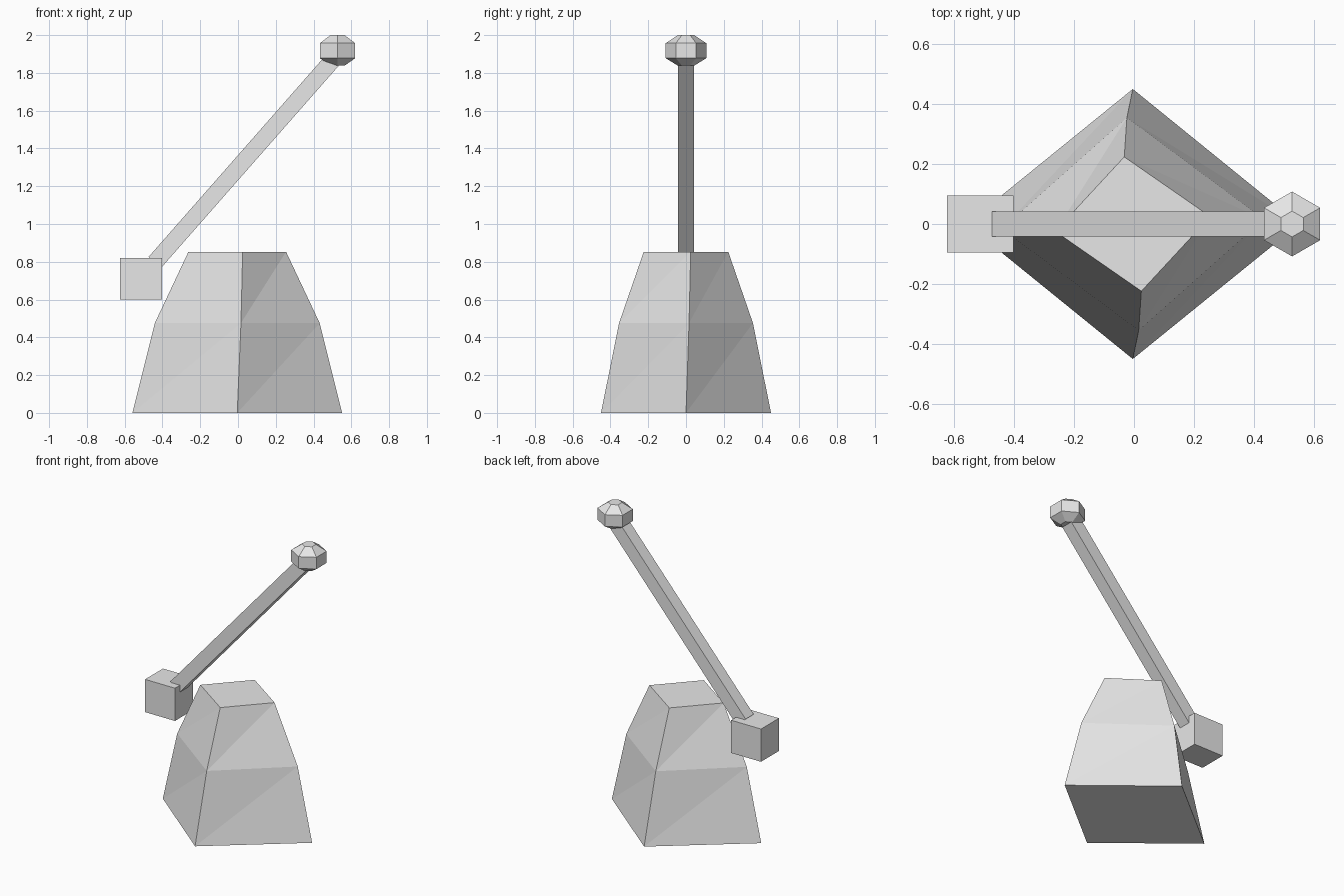
import bpy
import bmesh
import math
from mathutils import Matrix, Vector

cube = bpy.data.objects.get("Cube")
if cube:
    bpy.data.objects.remove(cube, do_unlink=True)

grey = bpy.data.materials.new("plain_grey")
grey.use_nodes = True
colour = (0.8, 0.8, 0.8, 1)
grey.diffuse_color = colour
grey.node_tree.nodes["Principled BSDF"].inputs["Base Color"].default_value = colour


def finish(name, bm):
    bmesh.ops.recalc_face_normals(bm, faces=bm.faces[:])
    mesh = bpy.data.meshes.new(name)
    bm.to_mesh(mesh)
    bm.free()
    mesh.materials.append(grey)
    obj = bpy.data.objects.new(name, mesh)
    bpy.context.collection.objects.link(obj)
    return obj


def loft(name, sides, rings, centre, start=0, triangulate=False):
    """Stack of capped rings, each given as (x radius, y radius, z, twist)."""
    bm = bmesh.new()
    loops = []
    for rx, ry, z, twist in rings:
        angles = [start + twist + i * math.tau / sides for i in range(sides)]
        loops.append([bm.verts.new((centre[0] + rx * math.cos(a),
                                    centre[1] + ry * math.sin(a), z)) for a in angles])
    for low, high in zip(loops, loops[1:]):
        for i in range(sides):
            j = (i + 1) % sides
            if triangulate:
                bm.faces.new((low[i], low[j], high[j]))
                bm.faces.new((low[i], high[j], high[i]))
            else:
                bm.faces.new((low[i], low[j], high[j], high[i]))
    bm.faces.new(loops[0][::-1])
    bm.faces.new(loops[-1])
    return finish(name, bm)


def box(name, size, matrix):
    bm = bmesh.new()
    bmesh.ops.create_cube(bm, size=1, matrix=matrix @ Matrix.Diagonal((*size, 1)))
    return finish(name, bm)


# Tapered, slightly twisted four-sided base
loft("base", 4, [(0.555, 0.45, 0, 0),
                 (0.437, 0.355, 0.475, 0.045),
                 (0.26, 0.225, 0.853, 0.11)], (-0.004, 0), triangulate=True)

# Block at the foot of the lever
box("pivot_block", (0.222, 0.19, 0.22), Matrix.Translation((-0.513, 0, 0.71)))

# Slanted square lever arm
foot, tip = Vector((-0.44, 0, 0.797)), Vector((0.51, 0, 1.878))
axis = tip - foot
tilt = axis.to_track_quat('Z', 'Y').to_matrix().to_4x4()
box("lever_arm", (0.085, 0.088, axis.length),
    Matrix.Translation((foot + tip) / 2) @ tilt)

# Faceted six-sided knob
loft("lever_knob", 6, [(r, r, z, 0) for r, z in
                       ((0.043, 1.838), (0.108, 1.878), (0.108, 1.957), (0.043, 2.0))],
     (0.527, 0), start=math.pi / 2)
